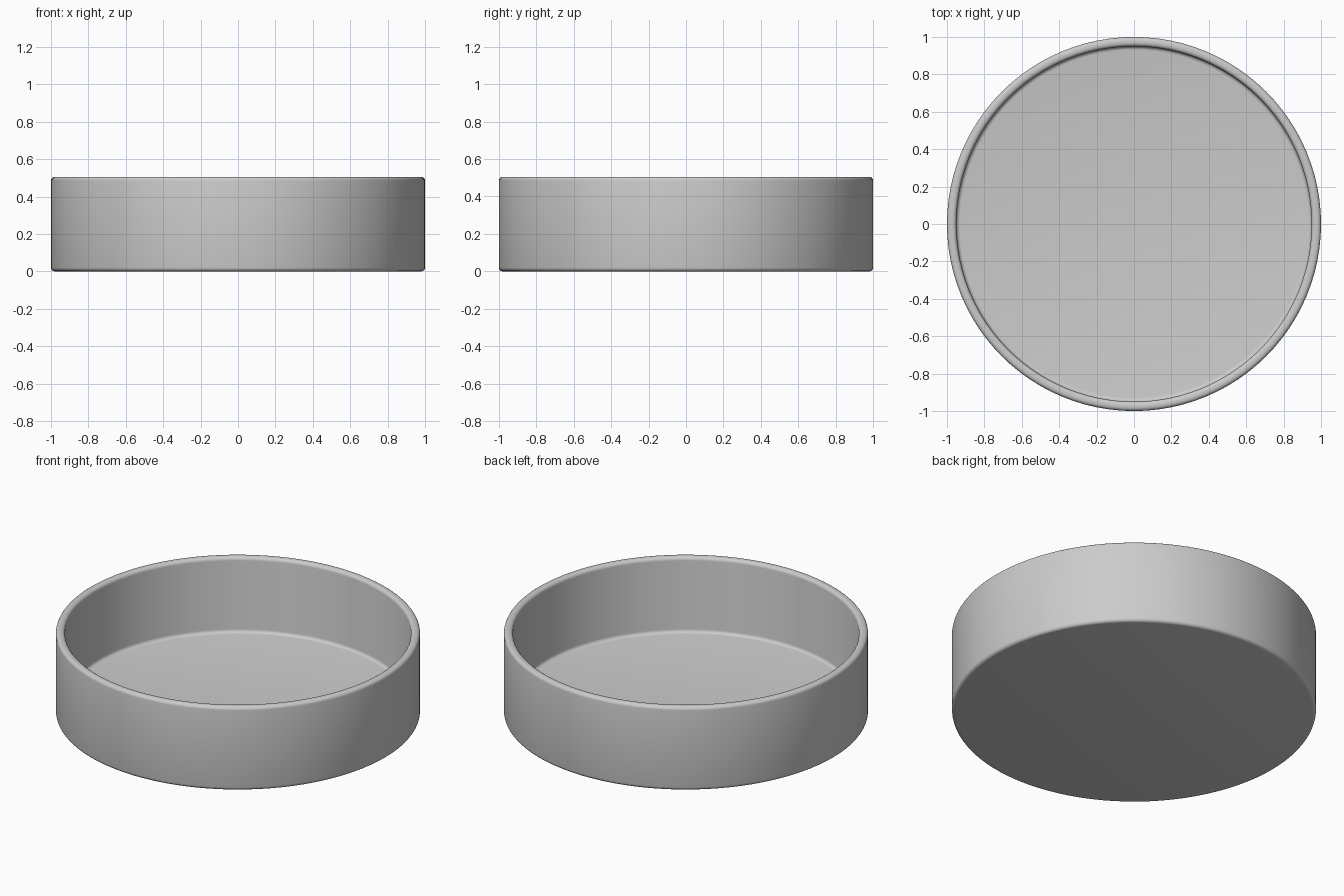
import bpy
import bmesh
from math import cos, sin, pi, radians

cube = bpy.data.objects.get("Cube")
if cube:
    bpy.data.objects.remove(cube, do_unlink=True)

HEIGHT, FLOOR = 0.505, 0.05
OUTER, INNER = 1.0, 0.95
ROUND, STEPS, SIDES = 0.02, 4, 96


def arc(r, z, start, end):
    """Quarter round about the centre (r, z), in degrees."""
    angles = [radians(start + (end - start) * i / STEPS) for i in range(STEPS + 1)]
    return [(r + ROUND * cos(a), z + ROUND * sin(a)) for a in angles]


# Wall profile: underside edge, outer rim, inner rim, floor fillet
profile = (arc(OUTER - ROUND, ROUND, -90, 0)
           + arc(OUTER - ROUND, HEIGHT - ROUND, 0, 90)
           + arc(INNER + ROUND, HEIGHT - ROUND, 90, 180)
           + arc(INNER - ROUND, FLOOR + ROUND, 0, -90))

# Revolve the profile and cap the underside and floor
bm = bmesh.new()
rings = []
for r, z in profile:
    rings.append([bm.verts.new((r * cos(2 * pi * i / SIDES), r * sin(2 * pi * i / SIDES), z))
                  for i in range(SIDES)])
for low, high in zip(rings, rings[1:]):
    for i in range(SIDES):
        j = (i + 1) % SIDES
        bm.faces.new((low[i], low[j], high[j], high[i]))
bm.faces.new(rings[0][::-1])
bm.faces.new(rings[-1])
bmesh.ops.recalc_face_normals(bm, faces=bm.faces)

mesh = bpy.data.meshes.new("round_dish")
bm.to_mesh(mesh)
bm.free()
dish = bpy.data.objects.new("round_dish", mesh)
bpy.context.collection.objects.link(dish)

# Plain grey finish
grey = bpy.data.materials.new("light_grey")
grey.use_nodes = True
colour = (0.6, 0.6, 0.6, 1.0)
grey.diffuse_color = colour
grey.node_tree.nodes["Principled BSDF"].inputs["Base Color"].default_value = colour
mesh.materials.append(grey)

# Smooth shading
bpy.context.view_layer.objects.active = dish
dish.select_set(True)
bpy.ops.object.shade_smooth_by_angle(angle=radians(40))
